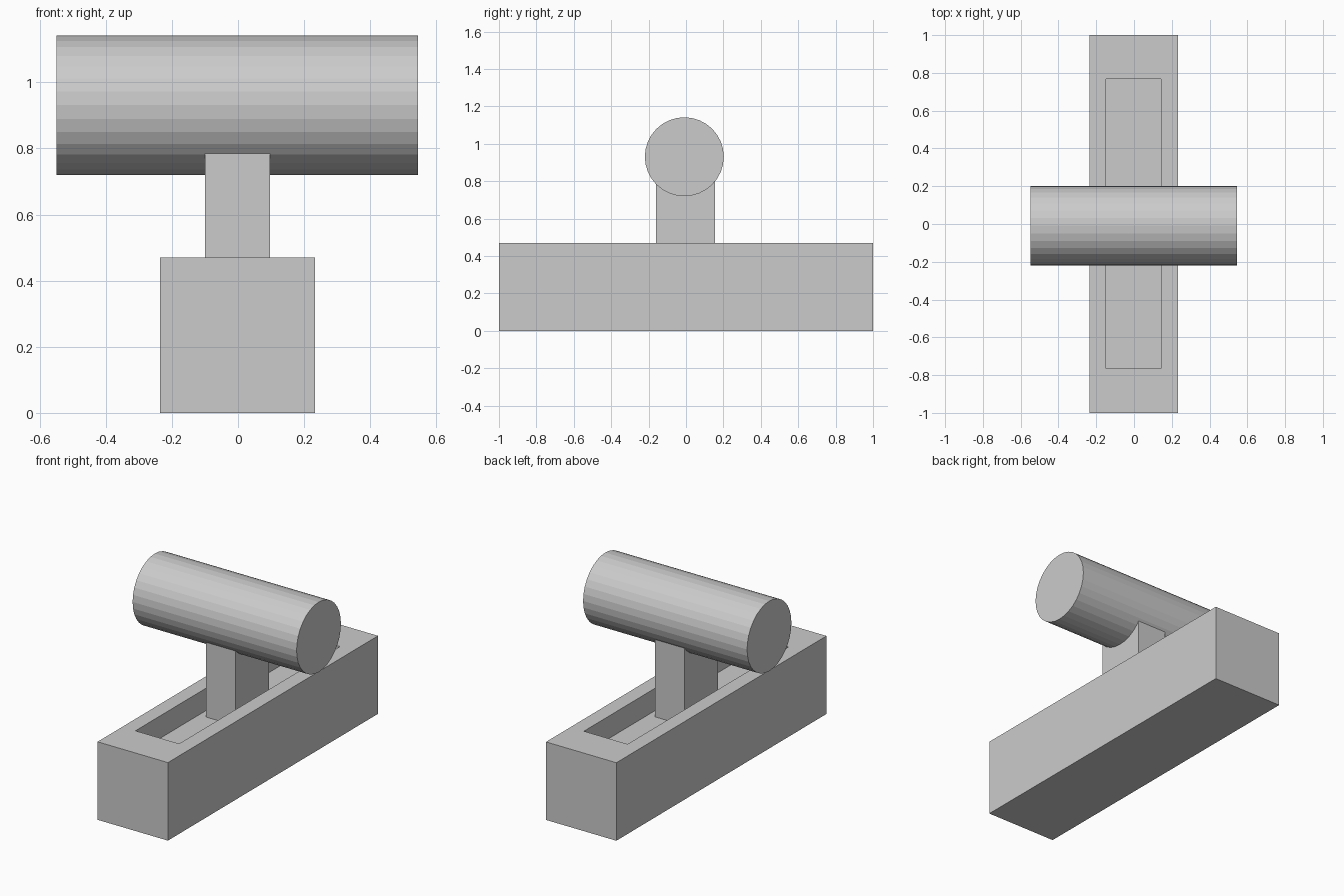
import bpy
import bmesh
from math import pi
from mathutils import Matrix, Vector

if "Cube" in bpy.data.objects:
    bpy.data.objects.remove(bpy.data.objects["Cube"], do_unlink=True)

# Single plain grey for the whole model
grey = bpy.data.materials.new("plain_grey")
grey.use_nodes = True
colour = (0.6, 0.6, 0.6, 1.0)
grey.diffuse_color = colour
grey.node_tree.nodes["Principled BSDF"].inputs["Base Color"].default_value = colour


def finish(name, bm):
    mesh = bpy.data.meshes.new(name)
    bm.to_mesh(mesh)
    bm.free()
    mesh.materials.append(grey)
    obj = bpy.data.objects.new(name, mesh)
    bpy.context.collection.objects.link(obj)
    return obj


def box(low, high):
    low, high = Vector(low), Vector(high)
    bm = bmesh.new()
    place = Matrix.Translation((low + high) / 2) @ Matrix.Diagonal((high - low).to_4d())
    bmesh.ops.create_cube(bm, size=1, matrix=place)
    return bm


# Long base block with a recessed slot in its top
slot_low, slot_high, slot_floor = (-0.148, -0.765), (0.143, 0.768), 0.335
bm = box((-0.236, -1, 0), (0.233, 1, 0.47))
bm.normal_update()
top = max(bm.faces, key=lambda f: f.normal.z)
bmesh.ops.inset_individual(bm, faces=[top], thickness=0.05)
for v in top.verts:
    v.co.x = slot_low[0] if v.co.x < 0 else slot_high[0]
    v.co.y = slot_low[1] if v.co.y < 0 else slot_high[1]
floor = bmesh.ops.extrude_discrete_faces(bm, faces=[top])["faces"][0]
for v in floor.verts:
    v.co.z = slot_floor
finish("base_block", bm)

# Post standing on the slot floor and running up into the cylinder
finish("post", box((-0.1, -0.161, slot_floor), (0.097, 0.156, 0.85)))

# Horizontal cylinder lying across the base
bm = bmesh.new()
bmesh.ops.create_cone(
    bm, cap_ends=True, segments=32, radius1=0.211, radius2=0.211, depth=1.093,
    matrix=Matrix.Translation((-0.002, -0.009, 0.931)) @ Matrix.Rotation(pi / 2, 4, "Y"))
finish("cross_cylinder", bm)
